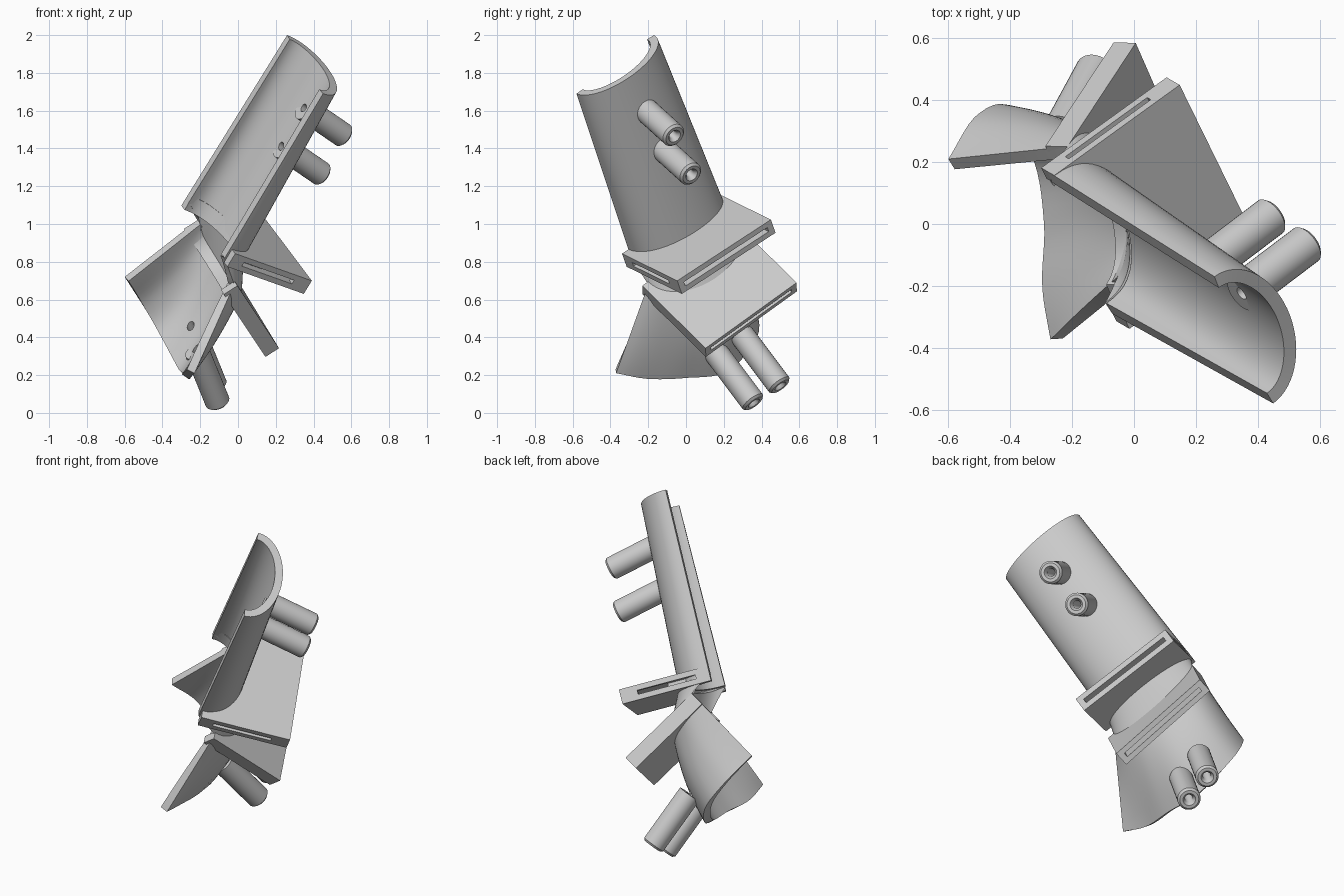
import bpy, bmesh, math
from mathutils import Vector, Matrix

if "Cube" in bpy.data.objects:
    bpy.data.objects.remove(bpy.data.objects["Cube"])

V = Vector
THICK = 0.045

grey = bpy.data.materials.new("plain_grey")
grey.use_nodes = True
colour = (0.6, 0.6, 0.6, 1)
grey.diffuse_color = colour
grey.node_tree.nodes["Principled BSDF"].inputs["Base Color"].default_value = colour


def make(name, bm):
    me = bpy.data.meshes.new(name)
    bm.normal_update()
    bm.to_mesh(me)
    bm.free()
    me.materials.append(grey)
    ob = bpy.data.objects.new(name, me)
    bpy.context.collection.objects.link(ob)
    return ob


def select(ob):
    bpy.ops.object.select_all(action='DESELECT')
    ob.select_set(True)
    bpy.context.view_layer.objects.active = ob


def apply_all(ob):
    select(ob)
    for m in list(ob.modifiers):
        bpy.ops.object.modifier_apply(modifier=m.name)


def smooth(ob):
    select(ob)
    bpy.ops.object.shade_smooth_by_angle(angle=math.radians(40))


def cut(ob, cutters):
    for c in cutters:
        m = ob.modifiers.new("cut", 'BOOLEAN')
        m.operation, m.solver, m.object = 'DIFFERENCE', 'EXACT', c
    apply_all(ob)
    for c in cutters:
        bpy.data.objects.remove(c)


def frame(u, v, origin):
    """Matrix with local x along v, y along the bulge, z along u."""
    u = u.normalized()
    v = (v - u * v.dot(u)).normalized()
    w = u.cross(v)
    m = Matrix((v, w, u)).transposed().to_4x4()
    m.translation = origin
    return m


def arc(a, b, w, depth, power=1.0, n=32):
    """Half ellipse from a to b, bulging along w; a lower power is boxier."""
    mid, half = (a + b) / 2, (b - a) / 2
    return [mid - half * math.cos(math.pi * i / n)
            + w * depth * max(math.sin(math.pi * i / n), 0) ** power for i in range(n + 1)]


def spline(pts, n=32):
    """Even samples of a smooth curve through the points."""
    p = [2 * pts[0] - pts[1]] + pts + [2 * pts[-1] - pts[-2]]
    out = []
    for k in range(n + 1):
        s = k / n * (len(pts) - 1)
        i = min(int(s), len(pts) - 2)
        t = s - i
        a, b, c, d = p[i:i + 4]
        out.append(0.5 * (2 * b + (c - a) * t + (2 * a - 5 * b + 4 * c - d) * t ** 2
                          + (3 * b - a - 3 * c + d) * t ** 3))
    return out


def shell(name, upper, lower, rows=14, sag=V((0, 0, 0))):
    """Trough lofted between two open sections."""
    bm = bmesh.new()
    grid = []
    for j in range(rows + 1):
        t = j / rows
        grid.append([bm.verts.new(a.lerp(b, t) + sag * math.sin(math.pi * t)
                                  * math.sin(math.pi * i / (len(upper) - 1)))
                     for i, (a, b) in enumerate(zip(upper, lower))])
    for r, s in zip(grid, grid[1:]):
        for i in range(len(r) - 1):
            bm.faces.new((r[i], r[i + 1], s[i + 1], s[i]))
    ob = make(name, bm)
    m = ob.modifiers.new("wall", 'SOLIDIFY')
    m.thickness, m.offset, m.use_even_offset = THICK, -1, True
    apply_all(ob)
    return ob


def box(m, lo, hi):
    bm = bmesh.new()
    bmesh.ops.create_cube(bm, size=1)
    for v in bm.verts:
        v.co = m @ V([lo[k] if v.co[k] < 0 else hi[k] for k in range(3)])
    bmesh.ops.recalc_face_normals(bm, faces=bm.faces)
    return make("slot_cutter", bm)


def plate(name, m, width, length, depth, z0, z1, side_slot):
    """Flange with a curved notch for the trough and a strap slot."""
    notch = arc(V((THICK, 0, z0)), V((width - THICK, 0, z0)), V((0, 1, 0)), depth - THICK, 0.85)
    outline = notch + [V((width, 0, z0)), V((width, length, z0)), V((0, length, z0)), V((0, 0, z0))]
    bm = bmesh.new()
    f = bm.faces.new([bm.verts.new(p) for p in outline])
    up = bmesh.ops.extrude_face_region(bm, geom=[f])['geom']
    for v in up:
        if isinstance(v, bmesh.types.BMVert):
            v.co.z = z1
    bmesh.ops.transform(bm, matrix=m, verts=bm.verts)
    bmesh.ops.recalc_face_normals(bm, faces=bm.faces)
    ob = make(name, bm)
    zc, h = (z0 + z1) / 2, 0.013
    cutters = [box(m, (0.035, depth + 0.03, zc - h), (width - 0.035, length + 0.1, zc + h))]
    if side_slot:
        for lo, hi in ((-0.1, 0.06), (width - 0.06, width + 0.1)):
            cutters.append(box(m, (lo, 0.08, zc - h * 0.9), (hi, length - 0.1, zc + h * 0.9)))
    cut(ob, cutters)
    smooth(ob)


def turned(name, profile, root, direction):
    """Closed lathe of (radius, height) points about a direction."""
    n = 32
    bm = bmesh.new()
    rot = direction.to_track_quat('Z', 'Y').to_matrix()
    rings = [[bm.verts.new(root + rot @ V((r * math.cos(a), r * math.sin(a), h)))
              for a in (math.tau * k / n for k in range(n))] for r, h in profile]
    for i, r in enumerate(rings):
        s = rings[(i + 1) % len(rings)]
        for k in range(n):
            bm.faces.new((r[k], r[(k + 1) % n], s[(k + 1) % n], s[k]))
    bmesh.ops.recalc_face_normals(bm, faces=bm.faces)
    return make(name, bm)


def pegs(prefix, trough, ends, direction, length):
    """Hollow pegs standing on a trough, bored through its wall."""
    d = direction.normalized()
    cutters = []
    for i, end in enumerate(ends):
        root = end - d * length
        R, r = 0.066, 0.022
        ob = turned(f"{prefix}_peg_{i + 1}",
                    [(r, 0), (R, 0), (R, length - 0.012), (R - 0.012, length),
                     (r + 0.014, length), (r, length - 0.02)], root, d)
        smooth(ob)
        bm = bmesh.new()
        bmesh.ops.create_cone(bm, cap_ends=True, segments=32, radius1=r, radius2=r, depth=0.3)
        bmesh.ops.transform(bm, verts=bm.verts, matrix=Matrix.Translation(root)
                            @ d.to_track_quat('Z', 'Y').to_matrix().to_4x4())
        cutters.append(make("bore_cutter", bm))
    cut(trough, cutters)


# Upper trough with its flange and pegs
u1, v1 = V((0.5, -0.29, 0.82)), V((0.33, -0.74, -0.575))
a, b = V((0.26, -0.17, 2.0)), V((0.45, -0.58, 1.69))
c, d = V((-0.28, 0.17, 1.13)), V((-0.07, -0.29, 0.82))
m1 = frame(u1, v1, c)
w1 = m1.col[1].to_3d()
waist = arc(c, d, w1, 0.22, 0.8)
upper = shell("upper_trough", arc(a, b, w1, 0.18), waist)
pegs("upper", upper, [V((0.565, -0.06, 1.465)), V((0.45, 0.03, 1.26))], V((0.7, 0.53, -0.48)), 0.31)
smooth(upper)
plate("upper_flange", m1, 0.64, 0.52, 0.22, -0.04, 0.045, True)

# Lower flared trough with its flange and pegs
u2, v2 = V((0.84, -0.02, 0.54)), V((0.33, -0.76, -0.55))
g, h = V((-0.215, 0.25, 1.02)), V((-0.02, -0.2, 0.68))
m2 = frame(u2, v2, g)
w2 = m2.col[1].to_3d()
rim = [V(p) for p in ((-0.6, 0.21, 0.72), (-0.51, 0.35, 0.58), (-0.4, 0.38, 0.41),
                      (-0.29, 0.22, 0.22), (-0.255, 0.0, 0.185), (-0.26, -0.2, 0.18),
                      (-0.23, -0.37, 0.21))]
hinge = arc(g, h, w2, 0.22, 0.9)
lower = shell("lower_trough", hinge, spline(rim), sag=w2 * 0.03)
pegs("lower", lower, [V((-0.105, 0.36, 0.05)), V((-0.12, 0.5, 0.14))], V((0.31, 0.57, -0.76)), 0.36)
smooth(lower)
plate("lower_flange", m2, 0.63, 0.52, 0.22, -0.085, 0, False)

# Curved neck joining the two troughs
smooth(shell("neck", waist, hinge, rows=4))
